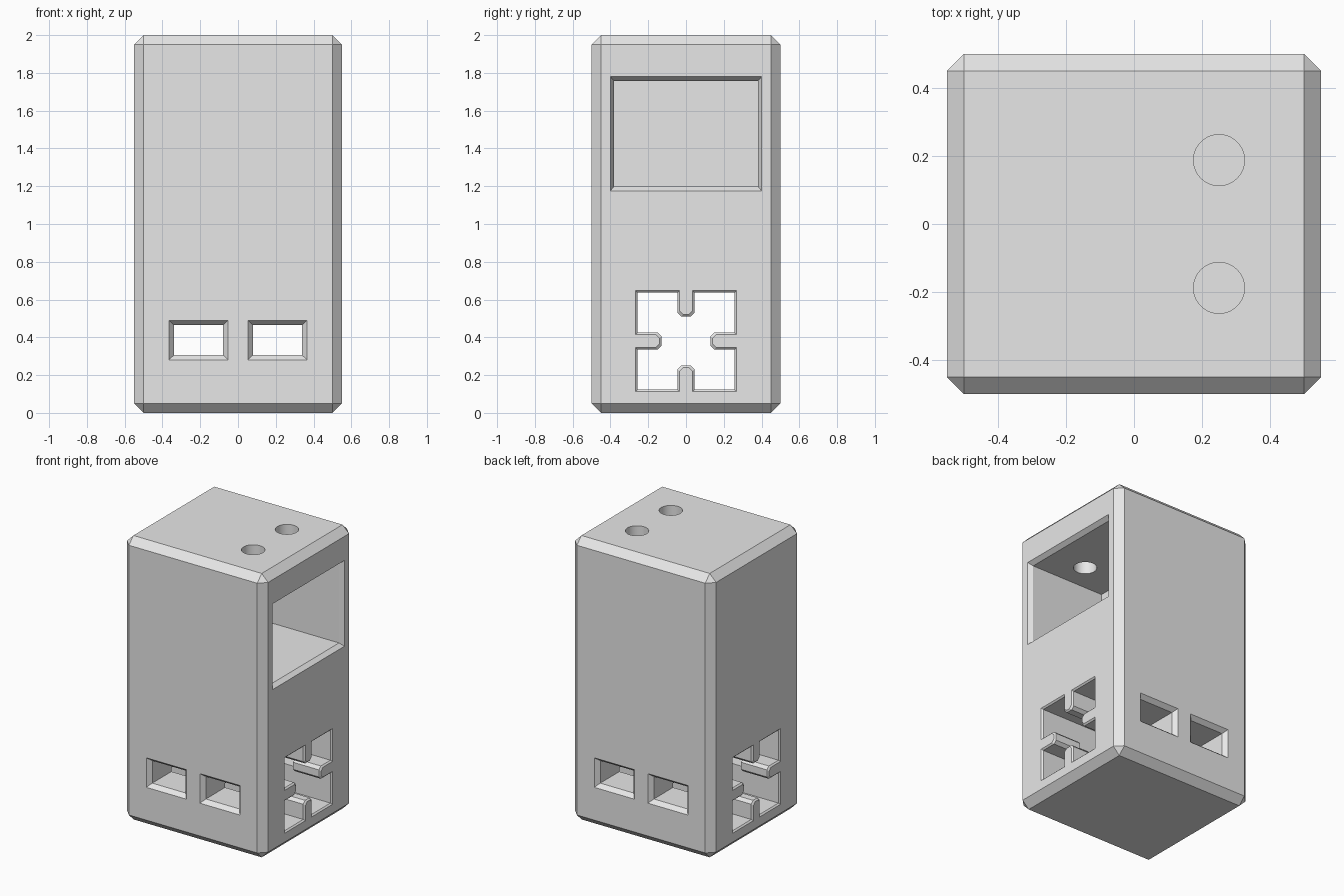
import bpy, bmesh, math

if "Cube" in bpy.data.objects:
    bpy.data.objects.remove(bpy.data.objects["Cube"], do_unlink=True)

W, D, H = 1.1, 1.0, 2.0

grey = bpy.data.materials.new("plain_grey")
grey.use_nodes = True
grey.diffuse_color = (0.8, 0.8, 0.8, 1)
grey.node_tree.nodes["Principled BSDF"].inputs["Base Color"].default_value = (0.8, 0.8, 0.8, 1)


def make_object(name, bm):
    bmesh.ops.recalc_face_normals(bm, faces=bm.faces)
    mesh = bpy.data.meshes.new(name)
    bm.to_mesh(mesh)
    bm.free()
    mesh.materials.append(grey)
    obj = bpy.data.objects.new(name, mesh)
    bpy.context.collection.objects.link(obj)
    return obj


def loft(name, axis, sections):
    """Join matching 2D sections, each (position, points), along x, y or z."""
    place = {"x": lambda p, u, v: (p, u, v),
             "y": lambda p, u, v: (u, p, v),
             "z": lambda p, u, v: (u, v, p)}[axis]
    bm = bmesh.new()
    rings = [[bm.verts.new(place(p, u, v)) for u, v in pts] for p, pts in sections]
    for a, b in zip(rings, rings[1:]):
        for i in range(len(a)):
            bm.faces.new((a[i - 1], a[i], b[i], b[i - 1]))
    bm.faces.new(rings[0])
    bm.faces.new(rings[-1])
    return make_object(name, bm)


def rectangle(cu, cv, hu, hv):
    return [(cu - hu, cv - hv), (cu + hu, cv - hv), (cu + hu, cv + hv), (cu - hu, cv + hv)]


def four_pane(grow):
    """Square opening with a chamfered tab reaching in from each side."""
    half, tab, tip, cut = 0.257 + grow, 0.045 - grow, 0.13 + grow, 0.02
    side = [(half, -half), (half, -tab), (tip + cut, -tab), (tip, -tab + cut),
            (tip, tab - cut), (tip + cut, tab), (half, tab)]
    pts = []
    for k in range(4):
        c, s = round(math.cos(k * math.pi / 2)), round(math.sin(k * math.pi / 2))
        pts += [(c * u - s * v, 0.38 + s * u + c * v) for u, v in side]
    return pts


def tunnel(name, axis, reach, rim, outer, inner):
    """Through cut with a chamfered rim at both ends."""
    ends = [(-reach - 0.05, outer), (-reach, outer), (-reach + rim, inner)]
    return loft(name, axis, ends + [(-p, pts) for p, pts in reversed(ends)])


# Chamfered block
bm = bmesh.new()
bmesh.ops.create_cube(bm, size=1)
for v in bm.verts:
    v.co = (v.co.x * W, v.co.y * D, (v.co.z + 0.5) * H)
bmesh.ops.bevel(bm, geom=bm.edges[:], offset=0.05, segments=1,
                affect="EDGES", clamp_overlap=True)
body = make_object("body", bm)

cutters = []

# Upper compartment, open on one side
big_out = rectangle(0, 1.478, 0.4, 0.302)
big_in = rectangle(0, 1.478, 0.382, 0.28)
cutters.append(loft("compartment_cutter", "x", [
    (-0.05, big_in), (W / 2 - 0.03, big_in), (W / 2, big_out), (W / 2 + 0.05, big_out)]))

# Round holes from the top into the compartment
for sign in (-1, 1):
    angles = [math.tau * i / 48 for i in range(48)]
    circle = [(0.25 + 0.075 * math.cos(a), sign * 0.188 + 0.075 * math.sin(a)) for a in angles]
    cutters.append(loft("top_hole_cutter", "z", [(1.6, circle), (H + 0.05, circle)]))

# Tabbed opening running from side to side
cutters.append(tunnel("side_opening_cutter", "x", W / 2, 0.01, four_pane(0.01), four_pane(0)))

# Twin windows running from front to back
for sign in (-1, 1):
    cutters.append(tunnel("window_cutter", "y", D / 2, 0.03,
                          rectangle(sign * 0.209, 0.385, 0.156, 0.104),
                          rectangle(sign * 0.209, 0.385, 0.13, 0.079)))

# Cut the block, then discard the cutters
bpy.context.view_layer.objects.active = body
for cutter in cutters:
    cutter.hide_render = True
    mod = body.modifiers.new(cutter.name, "BOOLEAN")
    mod.operation = "DIFFERENCE"
    mod.solver = "EXACT"
    mod.object = cutter
    bpy.ops.object.modifier_apply(modifier=mod.name)
for cutter in cutters:
    bpy.data.objects.remove(cutter, do_unlink=True)

# Smooth only the round holes
bpy.ops.object.select_all(action="DESELECT")
body.select_set(True)
bpy.ops.object.shade_smooth_by_angle(angle=math.radians(20))
